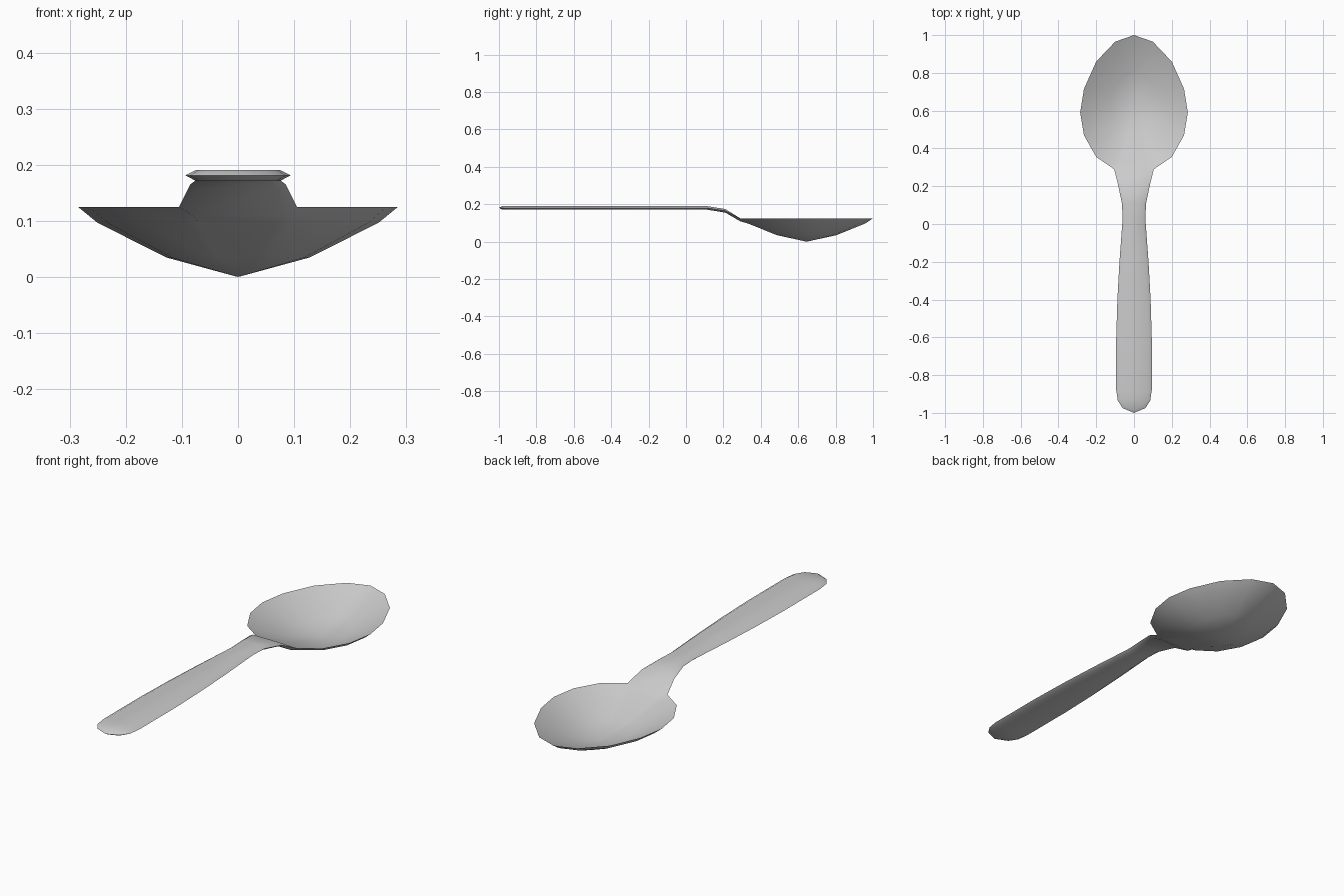
import bpy
import bmesh
import math

cube = bpy.data.objects.get("Cube")
if cube:
    bpy.data.objects.remove(cube, do_unlink=True)

metal = bpy.data.materials.new("brushed_grey_metal")
metal.use_nodes = True
grey = (0.6, 0.6, 0.6, 1)
metal.diffuse_color = grey
metal.node_tree.nodes["Principled BSDF"].inputs["Base Color"].default_value = grey

bm = bmesh.new()


def bridge(a, b):
    """Join two closed loops of points with quads, or triangles at a tip."""
    n = len(a)
    for i in range(n):
        j = (i + 1) % n
        quad = []
        for v in (a[i], a[j], b[j], b[i]):
            if v not in quad:
                quad.append(v)
        if len(quad) > 2:
            bm.faces.new(quad)


# Bowl outline: right half from the neck to the tip, then mirrored
NECK_W, NECK_Y, RIM_Z, MID_Y = 0.105, 0.29, 0.125, 0.645
half = [(0.08, NECK_Y), (NECK_W, NECK_Y), (0.2, 0.355), (0.265, 0.47), (0.285, 0.59),
        (0.265, 0.715), (0.2, 0.86), (0.1, 0.965)]
outline = half + [(0, 1)] + [(-x, y) for x, y in reversed(half)]


def bowl_shell(levels, bottom_z, neck_z):
    """Concentric shrinking rings from the rim down to the lowest point."""
    rim = [bm.verts.new((x, y, neck_z if abs(x) == 0.08 else RIM_Z)) for x, y in outline]
    previous = rim
    for scale, z in levels:
        ring = [bm.verts.new((x * scale, MID_Y + (y - MID_Y) * scale, z)) for x, y in outline]
        bridge(previous, ring)
        previous = ring
    centre = bm.verts.new((0, MID_Y, bottom_z))
    bridge(previous, [centre] * len(previous))
    return rim


inside = bowl_shell([(0.88, 0.106), (0.45, 0.046)], 0.016, RIM_Z)
outside = bowl_shell([(0.88, 0.097), (0.45, 0.035)], 0.0, 0.109)

# Handle: six-sided sections as (y, half width, middle height, end inset)
stations = [(0.21, 0.085, 0.165, 0), (0.11, 0.064, 0.181, 0), (0.03, 0.06, 0.181, 0),
            (-0.2, 0.077, 0.181, 0), (-0.4, 0.088, 0.181, 0), (-0.6, 0.094, 0.181, 0),
            (-0.88, 0.094, 0.181, 0), (-0.935, 0.086, 0.181, 0.005),
            (-0.975, 0.06, 0.181, 0.012), (-1, 0, 0.181, 0.018)]
previous = [inside[1], inside[0], inside[-1], inside[-2], outside[-1], outside[0]]
for y, w, z, inset in stations:
    t = 0.0095
    f = 0.8 * w
    points = [(w, y, z), (f, y + inset, z + t), (-f, y + inset, z + t),
              (-w, y, z), (-f, y + inset, z - t), (f, y + inset, z - t)]
    section = [bm.verts.new(p) for p in points]
    bridge(previous, section)
    previous = section

# Weld the shared rim and the closed handle tip
bmesh.ops.remove_doubles(bm, verts=bm.verts, dist=0.0005)
bmesh.ops.recalc_face_normals(bm, faces=bm.faces)

mesh = bpy.data.meshes.new("spoon")
bm.to_mesh(mesh)
bm.free()
mesh.materials.append(metal)
spoon = bpy.data.objects.new("spoon", mesh)
bpy.context.collection.objects.link(spoon)
bpy.context.view_layer.objects.active = spoon
spoon.select_set(True)
bpy.ops.object.shade_smooth_by_angle(angle=math.radians(45))
